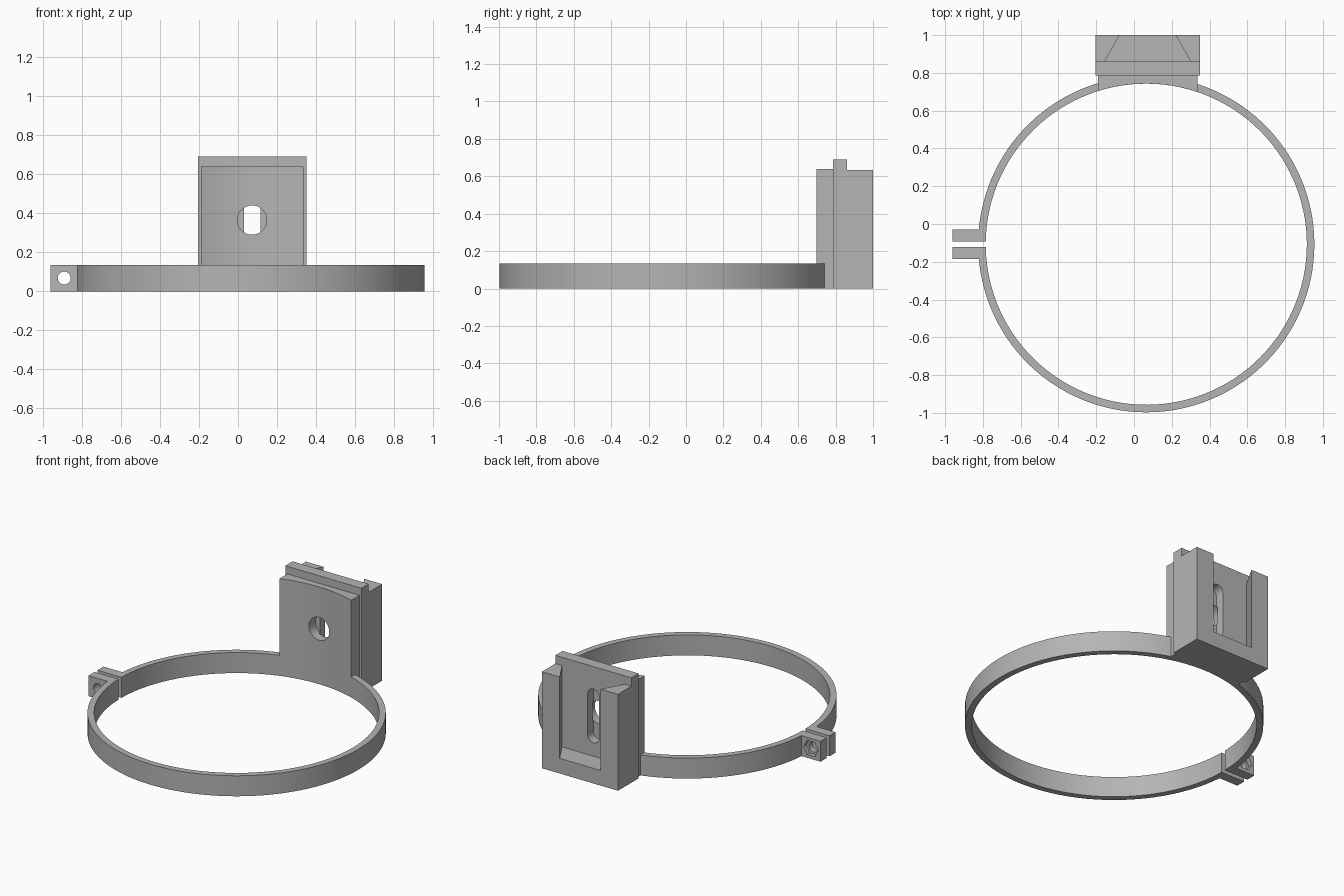
import bpy, bmesh, math

if "Cube" in bpy.data.objects:
    bpy.data.objects.remove(bpy.data.objects["Cube"])

CX, CY = 0.065, -0.107      # ring centre
R_OUT, R_IN = 0.89, 0.85
MX = 0.072                  # mount centre line
HOLE_Z = 0.365

grey = bpy.data.materials.new("grey plastic")
grey.diffuse_color = (0.46, 0.46, 0.46, 1)
grey.use_nodes = True
grey.node_tree.nodes["Principled BSDF"].inputs["Base Color"].default_value = grey.diffuse_color


def prism(name, pts, z0, z1):
    """Extrude an xy outline from z0 to z1."""
    bm = bmesh.new()
    face = bm.faces.new([bm.verts.new((x, y, z0)) for x, y in pts])
    top = bmesh.ops.extrude_face_region(bm, geom=[face])["geom"]
    bmesh.ops.translate(bm, vec=(0, 0, z1 - z0),
                        verts=[v for v in top if isinstance(v, bmesh.types.BMVert)])
    bmesh.ops.recalc_face_normals(bm, faces=bm.faces)
    me = bpy.data.meshes.new(name)
    bm.to_mesh(me)
    bm.free()
    me.materials.append(grey)
    ob = bpy.data.objects.new(name, me)
    bpy.context.collection.objects.link(ob)
    return ob


def y_prism(name, pts, y0, y1):
    """Extrude an xz outline from y0 to y1."""
    ob = prism(name, pts, y0, y1)
    for v in ob.data.vertices:
        x, z, y = v.co
        v.co = (x, y, z)
    ob.data.flip_normals()
    return ob


def arc(cx, cy, r, a0, a1, n):
    return [(cx + r * math.cos(a0 + (a1 - a0) * i / n),
             cy + r * math.sin(a0 + (a1 - a0) * i / n)) for i in range(n + 1)]


def circle(cx, cy, r, n):
    return arc(cx, cy, r, 0, 2 * math.pi, n)[:-1]


def cut(ob, cutters):
    for c in cutters:
        m = ob.modifiers.new("cut", "BOOLEAN")
        m.operation, m.solver, m.object = "DIFFERENCE", "EXACT", c
        c.hide_render = True
        c.hide_set(True)
    dg = bpy.context.evaluated_depsgraph_get()
    me = bpy.data.meshes.new_from_object(ob.evaluated_get(dg))
    ob.modifiers.clear()
    ob.data = me


def smooth(ob):
    bpy.ops.object.select_all(action="DESELECT")
    ob.select_set(True)
    bpy.context.view_layer.objects.active = ob
    bpy.ops.object.shade_smooth_by_angle(angle=math.radians(30))


# Split clamp ring with its two tabs, as one outline
gap, tab, tab_x = 0.015, 0.078, -0.96
ao = math.pi - math.asin(tab / R_OUT)
ai = math.pi - math.asin(gap / R_IN)
outline = ([(tab_x, CY + gap), (tab_x, CY + tab)]
           + arc(CX, CY, R_OUT, ao, -ao, 120)
           + [(tab_x, CY - tab), (tab_x, CY - gap)]
           + arc(CX, CY, R_IN, -ai, ai, 120))
ring = prism("clamp_ring", outline, 0, 0.135)

# Bolt hole through both tabs and hexagonal nut pocket in the rear tab
bolt = y_prism("bolt_cutter", circle(-0.89, 0.068, 0.033, 32), -0.3, 0.1)
nut = y_prism("nut_cutter", circle(-0.89, 0.068, 0.054, 6), CY + 0.05, 0.1)
cut(ring, [bolt, nut])

# Curved pad rising from the ring to the mount
x0, x1 = -0.19, 0.335
a0 = math.acos((x0 - CX) / R_IN)
a1 = math.acos((x1 - CX) / R_IN)
pad = prism("mount_pad", arc(CX, CY, R_IN, a0, a1, 24) + [(x1, 0.785), (x0, 0.785)], 0, 0.64)

# Mount: tall plate in front, lower block with a dovetail slot behind
L, R = -0.205, 0.35
plate = prism("mount_plate", [(L, 0.785), (R, 0.785), (R, 0.86), (L, 0.86)], 0, 0.69)
block = prism("dovetail_rails", [(L, 0.86), (R, 0.86), (R, 1.0), (L, 1.0)], 0, 0.635)
k = 0.01 * 0.08 / 0.14
dovetail = prism("dovetail_cutter",
                 [(MX - 0.228 - k, 0.85), (MX + 0.228 + k, 0.85),
                  (MX + 0.148 - k, 1.01), (MX - 0.148 + k, 1.01)], 0.10, 0.8)
cut(block, [dovetail])

# Round screw access from the front, long adjusting slot behind it
access = y_prism("access_cutter", circle(MX, HOLE_Z, 0.075, 40), 0.5, 0.81)
w, h = 0.042, 0.135
slot = y_prism("slot_cutter",
               arc(MX, HOLE_Z + h, w, 0, math.pi, 16)
               + arc(MX, HOLE_Z - h, w, math.pi, 2 * math.pi, 16), 0.80, 0.9)
cut(pad, [access])
cut(plate, [access, slot])

for ob in (ring, pad, plate, block):
    smooth(ob)
for ob in (bolt, nut, dovetail, access, slot):
    bpy.data.objects.remove(ob)
